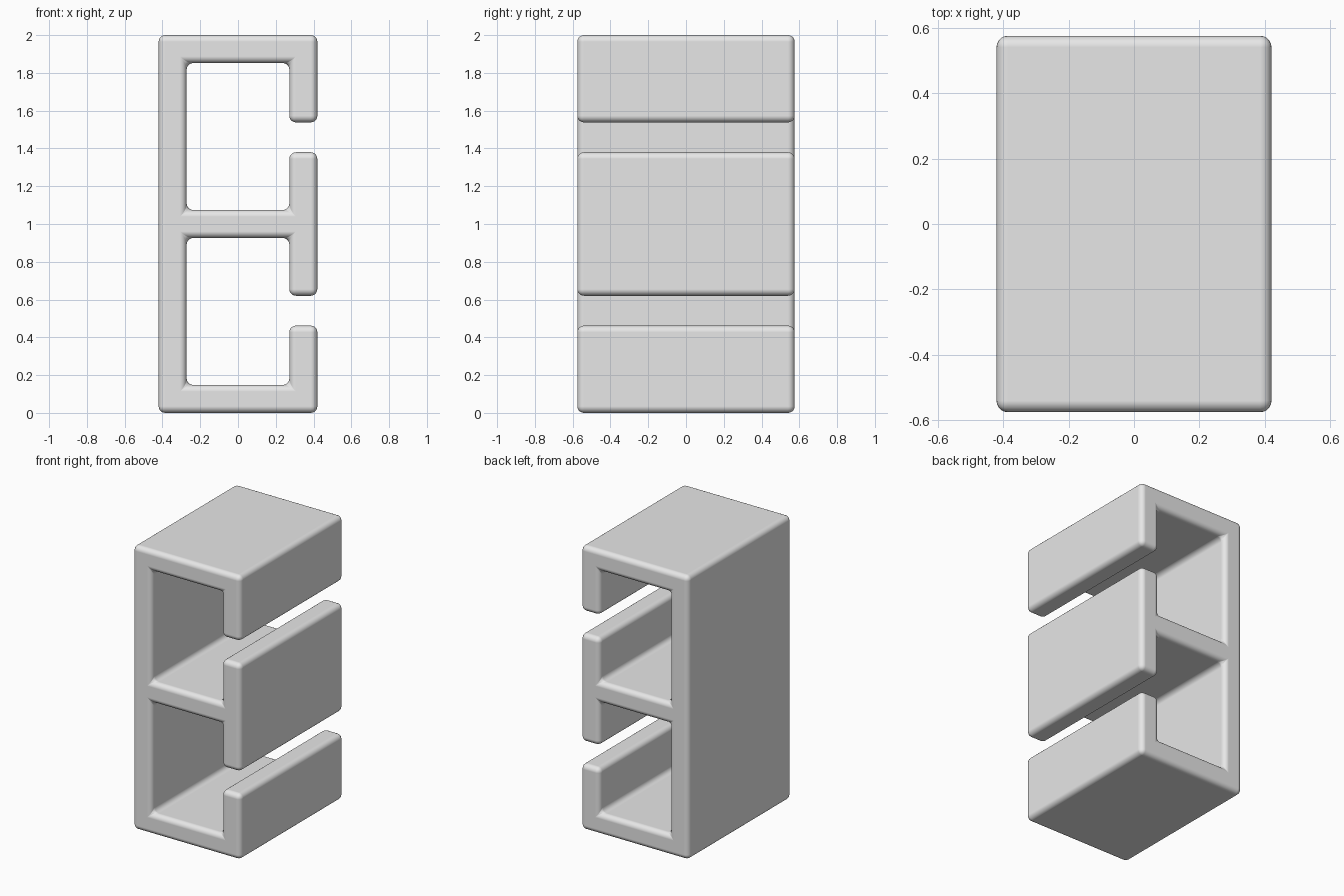
import bpy
import bmesh
import math

cube = bpy.data.objects.get("Cube")
if cube:
    bpy.data.objects.remove(cube, do_unlink=True)

# Main dimensions
HALF_W, HALF_D, HEIGHT = 0.42, 0.575, 2.0
WALL, ROUND = 0.148, 0.035
MID = HEIGHT / 2
inner = HALF_W - WALL
shelf = MID - WALL / 2
lip_top, lip_bottom = 0.462, 0.62

# Lower half of the cross-section, mirrored about the middle shelf
lower = [(-HALF_W, 0), (HALF_W, 0), (HALF_W, lip_top), (inner, lip_top),
         (inner, WALL), (-inner, WALL), (-inner, shelf), (inner, shelf),
         (inner, lip_bottom), (HALF_W, lip_bottom)]
profile = lower + [(x, HEIGHT - z) for x, z in reversed(lower)]

# Extrude the cross-section front to back
bm = bmesh.new()
front = bm.faces.new([bm.verts.new((x, -HALF_D, z)) for x, z in profile])
result = bmesh.ops.extrude_face_region(bm, geom=[front], use_keep_orig=True)
back = [v for v in result["geom"] if isinstance(v, bmesh.types.BMVert)]
bmesh.ops.translate(bm, verts=back, vec=(0, 2 * HALF_D, 0))
bmesh.ops.recalc_face_normals(bm, faces=bm.faces[:])
mesh = bpy.data.meshes.new("channel_rack")
bm.to_mesh(mesh)
bm.free()
rack = bpy.data.objects.new("channel_rack", mesh)
bpy.context.collection.objects.link(rack)

# Plain grey material
grey = bpy.data.materials.new("light_grey")
grey.use_nodes = True
colour = (0.8, 0.8, 0.8, 1)
grey.diffuse_color = colour
grey.node_tree.nodes["Principled BSDF"].inputs["Base Color"].default_value = colour
mesh.materials.append(grey)

# Soft rounded edges with flat faces between them
bpy.context.view_layer.objects.active = rack
rack.select_set(True)
bpy.ops.object.shade_smooth()
bevel = rack.modifiers.new("rounded_edges", "BEVEL")
bevel.width = ROUND
bevel.segments = 5
bevel.limit_method = "ANGLE"
bevel.angle_limit = math.radians(30)
bevel.harden_normals = True
